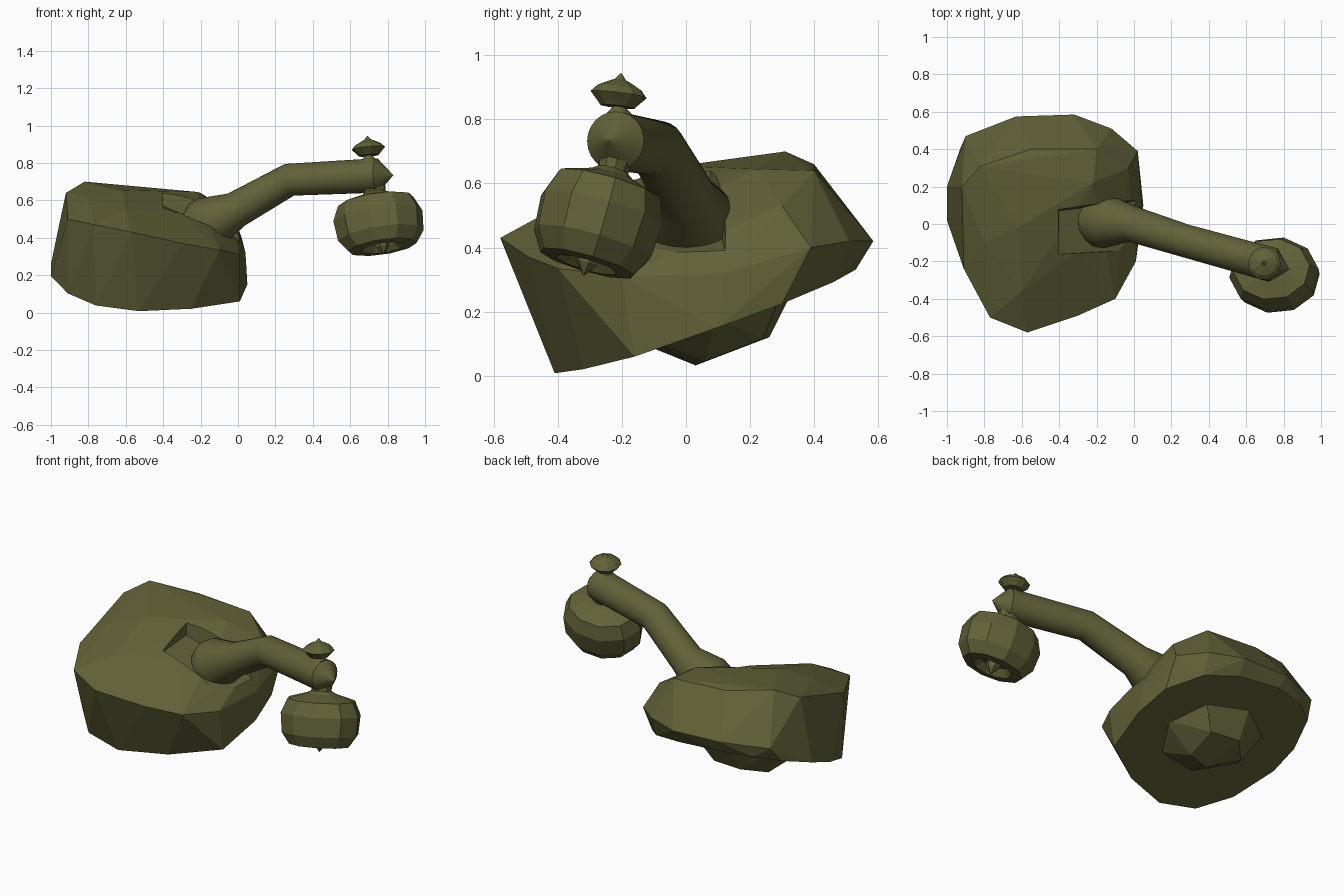
import bpy, bmesh, math
from mathutils import Vector

if "Cube" in bpy.data.objects:
    bpy.data.objects.remove(bpy.data.objects["Cube"])

olive = bpy.data.materials.new("olive")
olive.diffuse_color = (0.12, 0.12, 0.041, 1)
olive.use_nodes = True
olive.node_tree.nodes["Principled BSDF"].inputs["Base Color"].default_value = olive.diffuse_color


def finish(bm, name, smooth=None):
    bmesh.ops.recalc_face_normals(bm, faces=bm.faces)
    me = bpy.data.meshes.new(name)
    bm.to_mesh(me)
    bm.free()
    me.materials.append(olive)
    if smooth:
        me.shade_smooth()
        me.set_sharp_from_angle(angle=math.radians(smooth))
    ob = bpy.data.objects.new(name, me)
    bpy.context.collection.objects.link(ob)
    return ob


def hull(name, points):
    bm = bmesh.new()
    for p in points:
        bm.verts.new(p)
    res = bmesh.ops.convex_hull(bm, input=bm.verts)
    junk = [g for g in res["geom_interior"] if isinstance(g, bmesh.types.BMVert)]
    bmesh.ops.delete(bm, geom=junk, context='VERTS')
    bmesh.ops.dissolve_limit(bm, angle_limit=math.radians(4), verts=bm.verts, edges=bm.edges)
    return finish(bm, name)


def skin_rings(bm, rings):
    for r0, r1 in zip(rings, rings[1:]):
        for k in range(len(r0)):
            j = (k + 1) % len(r0)
            bm.faces.new((r0[k], r0[j], r1[j], r1[k]))
    bm.faces.new(rings[0])
    bm.faces.new(rings[-1])


def ring(bm, centre, t, r, sides, squash=1.0, turn=0.0):
    u = (Vector((0, 1, 0)) - t * t.y).normalized()
    v = t.cross(u)
    return [bm.verts.new(centre + u * r * squash * math.cos((k + turn) * math.tau / sides)
                         + v * r * math.sin((k + turn) * math.tau / sides)) for k in range(sides)]


def sweep(name, path, sides, smooth=None):
    """Skin round rings along (point, radius) pairs; rings sit on the bend planes."""
    bm = bmesh.new()
    pts = [Vector(p) for p, r in path]
    rings = []
    for i, (p, r) in enumerate(path):
        a = (pts[max(i, 1)] - pts[max(i, 1) - 1]).normalized()
        b = (pts[i + 1] - pts[i]).normalized() if i < len(pts) - 1 else a
        rings.append(ring(bm, pts[i], (a + b).normalized(), r, sides))
    skin_rings(bm, rings)
    return finish(bm, name, smooth)


def lathe(name, origin, axis, profile, sides, squash=1.0):
    """Rings of (distance, radius) around a straight axis; distance may go back."""
    o, t = Vector(origin), Vector(axis).normalized()
    bm = bmesh.new()
    skin_rings(bm, [ring(bm, o + t * d, t, r, sides, squash, .3) for d, r in profile])
    return finish(bm, name)


def floor_z(x, y):
    return 0.118 + 0.36 * y - 0.07 * x


# Faceted body: tilted flat underside, straight walls, chipped top
low = [(-1, .2), (-.93, .4), (-.8, .49), (-.6, .54), (-.32, .53), (-.12, .46), (.02, .3),
       (.05, .1), (.01, -.16), (-.25, -.32), (-.53, -.41), (-.76, -.37), (-.91, -.22), (-1, .02)]
wall = [(-.57, -.58, .43), (-.77, -.5, .47), (-.3, -.49, .37), (-.1, -.4, .335), (.01, -.2, .31),
        (-.91, -.24, .50), (-.32, .585, .42), (-.63, .575, .43), (-.9, .47, .42),
        (-.12, .51, .42), (.02, .39, .40), (.04, .12, .32)]
top = [(-.92, .2, .64), (-.82, .31, .70), (-.62, -.02, .655), (-.6, -.36, .55), (-.8, -.1, .61),
       (-.55, .40, .66), (-.2, .40, .64), (-.22, .22, .645), (-.03, .3, .53), (-.3, -.15, .53),
       (-.1, -.1, .42)]
body = hull("body", [(x, y, floor_z(x, y)) for x, y in low] + wall + top)

# Recess cut into the body around the arm root
cutter = hull("recess_cutter", [(-.42, .1, .9), (-.42, -.2, .9), (.15, .2, .9), (.15, -.17, .9),
                                (-.40, .07, .57), (-.40, -.16, .55), (.15, .14, .33), (.15, -.13, .31)])
cutter.hide_render = True
cutter.display_type = 'WIRE'
cut = body.modifiers.new("recess", 'BOOLEAN')
cut.operation = 'DIFFERENCE'
cut.solver = 'EXACT'
cut.object = cutter

# Bulge under the body
rim = [(-.48 + .33 * math.cos(a), .09 + .27 * math.sin(a)) for a in [k * math.tau / 7 for k in range(7)]]
hull("bottom_bulge", [(x, y, floor_z(x, y) + .02) for x, y in rim]
     + [(-.5, .03, .032), (-.36, .06, .045), (-.36, .24, .115), (-.55, .26, .12), (-.66, .14, .085)])

# Bent arm with flared root and pointed end
sweep("arm", [((-.27, .02, .42), .09), ((-.2, .018, .455), .14), ((-.15, .015, .48), .145),
              ((-.01, 0, .55), .097), ((.275, -.09, .71), .088), ((.745, -.22, .733), .092),
              ((.83, -.243, .735), .001)], 24, 35)

# Neck and knob on the arm end
lathe("knob_neck", (.70, -.21, .79), (0, 0, 1), [(0, .07), (.055, .012), (.08, .012)], 12)
lathe("knob", (.70, -.215, .84), (-.08, .12, 1),
      [(0, .055), (.012, .065), (.038, .09), (.06, .07), (.078, .035), (.085, .018), (.105, .002)], 10)

# Hanging bulb with a hollow underside and a spike
down = (.15, -.28, -1)
lathe("bulb", (.725, -.22, .67), down,
      [(0, .065), (.03, .06), (.045, .085), (.08, .205), (.16, .242), (.27, .232),
       (.335, .185), (.34, .12), (.30, .08)], 10, squash=.83)
lathe("bulb_spike", (.725, -.22, .67), down, [(.27, .05), (.335, .035), (.375, .002)], 6)
